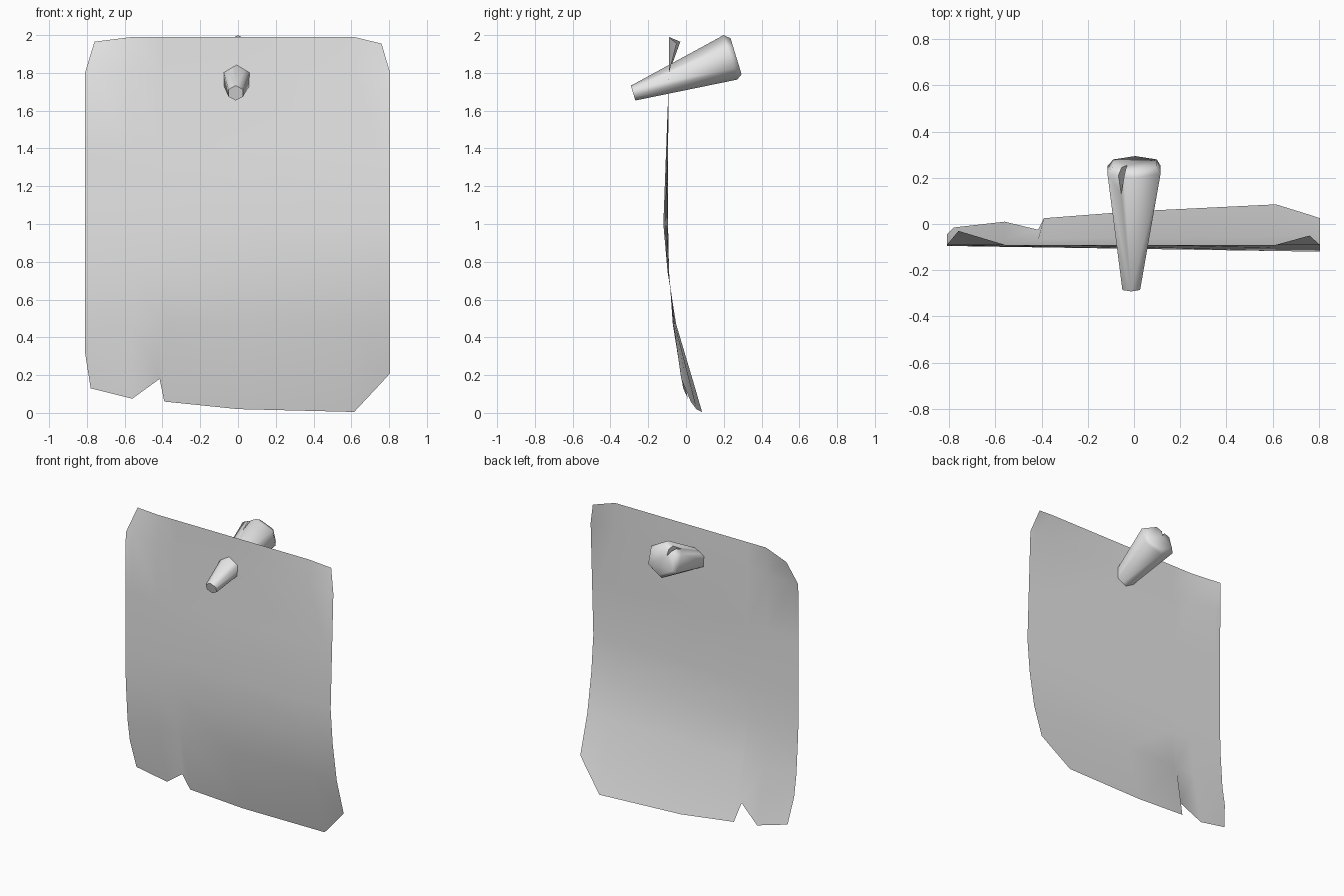
import bpy, bmesh, math
from mathutils import Vector

cube = bpy.data.objects.get("Cube")
if cube:
    bpy.data.objects.remove(cube, do_unlink=True)

grey = bpy.data.materials.new("light grey")
grey.use_nodes = True
colour = (0.8, 0.8, 0.8, 1)
grey.diffuse_color = colour
grey.node_tree.nodes["Principled BSDF"].inputs["Base Color"].default_value = colour


def make_object(name, bm, smooth_angle=None):
    mesh = bpy.data.meshes.new(name)
    bm.to_mesh(mesh)
    bm.free()
    mesh.materials.append(grey)
    if smooth_angle:
        mesh.shade_smooth()
        mesh.set_sharp_from_angle(angle=math.radians(smooth_angle))
    obj = bpy.data.objects.new(name, mesh)
    bpy.context.collection.objects.link(obj)
    return obj


# Paper sheet: each column runs from a top point to a bottom point
columns = [
    ((-0.81, -0.09, 1.80), (-0.81, -0.045, 0.32)),
    ((-0.76, -0.03, 1.965), (-0.78, -0.015, 0.13)),
    ((-0.56, -0.09, 1.99), (-0.56, 0.01, 0.075)),
    ((-0.415, -0.09, 1.99), (-0.415, -0.025, 0.18)),
    ((-0.39, -0.09, 1.99), (-0.39, 0.025, 0.06)),
    ((0, -0.09, 1.99), (0, 0.055, 0.02)),
    ((0.615, -0.09, 1.99), (0.615, 0.085, 0.005)),
    ((0.76, -0.05, 1.955), (0.76, 0.04, 0.16)),
    ((0.805, -0.09, 1.80), (0.805, 0.025, 0.21)),
]
# Height, depth at the right edge, depth at the left edge
rows = [(1.8, -0.09, -0.09), (1.4, -0.095, -0.105), (1.0, -0.095, -0.12),
        (0.75, -0.09, -0.098), (0.47, -0.07, -0.052)]

bm = bmesh.new()
grid = []
for top, bottom in columns:
    top, bottom = Vector(top), Vector(bottom)
    points = [top]
    for z, y_right, y_left in rows:
        x = top.lerp(bottom, (top.z - z) / (top.z - bottom.z)).x
        blend = (x + 0.81) / 1.62
        points.append(Vector((x, y_right + (y_left - y_right) * blend, z)))
    points.append(bottom)
    grid.append([bm.verts.new(p) for p in points])
for a, b in zip(grid, grid[1:]):
    for i in range(len(a) - 1):
        bm.faces.new((a[i], a[i + 1], b[i + 1], b[i]))
bmesh.ops.remove_doubles(bm, verts=bm.verts, dist=0.001)
make_object("paper_sheet", bm, 60)

# Six-sided tapered peg with a chamfered head
tilt = math.radians(17)
up = Vector((0, -math.sin(tilt), math.cos(tilt)))
side = Vector((1.08, 0, 0))
bm = bmesh.new()
rings = []
for centre, radius in [((-0.012, -0.28, 1.693), 0.041),
                       ((0, 0.235, 1.882), 0.123),
                       ((0.005, 0.265, 1.888), 0.1)]:
    angles = [math.tau * i / 6 for i in range(6)]
    rings.append([bm.verts.new(Vector(centre) + radius * (up * math.cos(a) + side * math.sin(a)))
                  for a in angles])
for a, b in zip(rings, rings[1:]):
    for i in range(6):
        j = (i + 1) % 6
        bm.faces.new((a[i], a[j], b[j], b[i]))
bm.faces.new(rings[0])
bm.faces.new(rings[-1])
bmesh.ops.recalc_face_normals(bm, faces=bm.faces)
peg = make_object("peg", bm, 65)

# Split in the peg's head, cut with a hidden wedge
bm = bmesh.new()
for p in [(-0.055, 0.13, 1.93), (-0.02, 0.3, 1.92), (-0.1, 0.3, 2.03), (-0.03, 0.3, 2.06)]:
    bm.verts.new(p)
bmesh.ops.convex_hull(bm, input=bm.verts)
bmesh.ops.recalc_face_normals(bm, faces=bm.faces)
wedge = make_object("split_cutter", bm)
wedge.hide_render = True
wedge.display_type = 'WIRE'
cut = peg.modifiers.new("split", 'BOOLEAN')
cut.operation = 'DIFFERENCE'
cut.object = wedge
cut.solver = 'EXACT'
